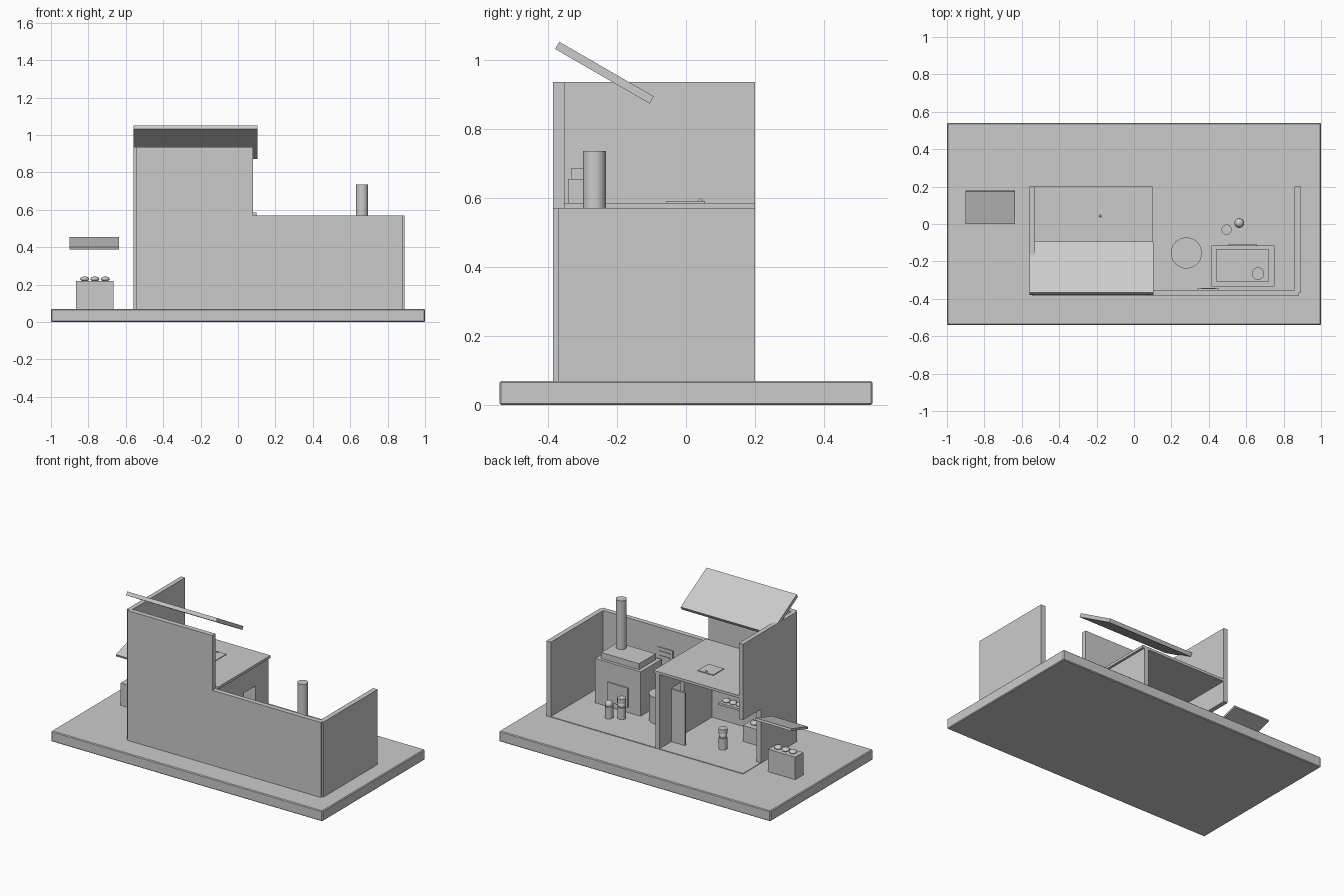
import bpy, math

cube = bpy.data.objects.get("Cube")
if cube:
    bpy.data.objects.remove(cube, do_unlink=True)

GROUND, FLOOR, LOFT = 0.07, 0.074, 0.585
BACK = 0.2

grey = bpy.data.materials.new("plain_grey")
grey.use_nodes = True
grey.diffuse_color = (0.6, 0.6, 0.6, 1)
bsdf = next(n for n in grey.node_tree.nodes if n.type == "BSDF_PRINCIPLED")
bsdf.inputs["Base Color"].default_value = grey.diffuse_color


def finish(name):
    ob = bpy.context.object
    ob.name = name
    ob.data.materials.append(grey)
    return ob


def box(name, x, y, z, tilt=0):
    """Box from (low, high) ranges, optionally tilted about x."""
    bpy.ops.mesh.primitive_cube_add(size=1, location=[sum(r) / 2 for r in (x, y, z)])
    ob = finish(name)
    ob.scale = [r[1] - r[0] for r in (x, y, z)]
    bpy.ops.object.transform_apply(location=False, rotation=False, scale=True)
    ob.rotation_euler.x = math.radians(tilt)
    return ob


def cylinder(name, x, y, r, z0, z1):
    bpy.ops.mesh.primitive_cylinder_add(vertices=32, radius=r, depth=z1 - z0,
                                        location=(x, y, (z0 + z1) / 2))
    bpy.ops.object.shade_smooth_by_angle()
    return finish(name)


def ball(name, x, y, z, r, flat=1):
    bpy.ops.mesh.primitive_uv_sphere_add(segments=24, ring_count=12, radius=r,
                                         location=(x, y, z))
    ob = finish(name)
    ob.scale.z = flat
    bpy.ops.object.shade_smooth()
    return ob


def profile_wall(name, points, axis, start, thickness):
    """Extrude an outline, drawn in (x, z) or (y, z), along the other axis."""
    n = len(points)

    def place(p, d):
        return (p[0], d, p[1]) if axis == "y" else (d, p[0], p[1])

    verts = [place(p, d) for d in (start, start + thickness) for p in points]
    faces = [tuple(range(n)), tuple(range(2 * n - 1, n - 1, -1))]
    faces += [(i, i + n, (i + 1) % n + n, (i + 1) % n) for i in range(n)]
    mesh = bpy.data.meshes.new(name)
    mesh.from_pydata(verts, [], faces)
    ob = bpy.data.objects.new(name, mesh)
    bpy.context.collection.objects.link(ob)
    bpy.context.view_layer.objects.active = ob
    bpy.ops.object.select_all(action="DESELECT")
    ob.select_set(True)
    bpy.ops.object.mode_set(mode="EDIT")
    bpy.ops.mesh.select_all(action="SELECT")
    bpy.ops.mesh.normals_make_consistent(inside=False)
    bpy.ops.object.mode_set(mode="OBJECT")
    return finish(name)


def figure(name, x, y, hat):
    cylinder(name + "_body", x, y, 0.026, FLOOR, 0.15)
    ball(name + "_head", x, y, 0.163, 0.025)
    if hat:
        cylinder(name + "_hat", x, y, 0.027, 0.178, 0.21)


def goods(name, x, y, z, step=0.055):
    for i in (-1, 0, 1):
        ball(f"{name}_{i + 2}", x + i * step, y, z + 0.01, 0.024, 0.55)


# Ground and floor
base = box("base", (-1, 1), (-0.54, 0.54), (0, GROUND))
bevel = base.modifiers.new("edge", "BEVEL")
bevel.width, bevel.segments = 0.005, 1
box("floor", (-0.56, 0.885), (-0.37, BACK), (GROUND - 0.01, FLOOR))

# Stepped front wall and plain side wall
profile_wall("front_wall", [(-0.545, GROUND), (0.88, GROUND), (0.88, 0.57),
                            (0.08, 0.57), (0.08, 0.935), (-0.545, 0.935)],
             "y", -0.385, 0.033)
box("left_wall", (0.857, 0.89), (-0.37, BACK), (GROUND, 0.57))

# Tall side wall with its open doorway
profile_wall("right_wall", [(-0.37, GROUND), (0.012, GROUND), (0.012, 0.43),
                            (BACK, 0.43), (BACK, 0.935), (-0.37, 0.935)],
             "x", -0.56, 0.03)

# Room divider with doorway and open door
profile_wall("divider_wall", [(-0.353, GROUND), (-0.06, GROUND), (-0.06, 0.43),
                              (0.065, 0.43), (0.065, GROUND), (BACK, GROUND),
                              (BACK, 0.57), (-0.353, 0.57)],
             "x", 0.055, 0.03)
box("open_door", (-0.045, 0.055), (0.062, 0.076), (FLOOR, 0.425))

# Loft, hatch and chest
box("loft_floor", (-0.535, 0.1), (-0.353, BACK), (0.568, LOFT))
box("loft_hatch", (-0.24, -0.125), (-0.057, 0.055), (LOFT, 0.59))
ball("hatch_knob", -0.18, 0.042, 0.592, 0.006)
box("chest", (-0.5, -0.27), (-0.342, -0.25), (LOFT, 0.655))
box("chest_lid", (-0.485, -0.285), (-0.333, -0.26), (0.655, 0.685))

# Tilted roof panel
box("roof", (-0.56, 0.105), (-0.394, -0.078), (0.95, 0.974), tilt=-30)

# Stall outside the doorway
box("awning", (-0.9, -0.635), (-0.003, 0.18), (0.413, 0.427), tilt=17)
box("stall_crate", (-0.865, -0.665), (0, 0.085), (GROUND, 0.22))
goods("stall_goods", -0.765, 0.043, 0.22)

# Stove with chimney
box("stove", (0.415, 0.75), (-0.335, -0.115), (FLOOR, 0.37))
box("stove_top", (0.44, 0.72), (-0.31, -0.135), (0.37, 0.41))
cylinder("chimney", 0.663, -0.265, 0.033, 0.41, 0.735)
box("stove_door", (0.505, 0.655), (-0.115, -0.107), (0.11, 0.24))

# Workshop furniture
cylinder("round_table", 0.28, -0.155, 0.083, FLOOR, 0.25)
box("wall_board", (0.34, 0.455), (-0.353, -0.346), (0.35, 0.44))
for z in (0.38, 0.41):
    box("board_strip", (0.36, 0.435), (-0.347, -0.342), (z, z + 0.008))

# Shop furniture
box("counter", (-0.5, -0.296), (-0.28, -0.176), (FLOOR, 0.18))
goods("counter_goods", -0.4, -0.228, 0.18)
box("shelf", (-0.21, -0.045), (-0.353, -0.28), (0.21, 0.225))
goods("shelf_goods", -0.128, -0.315, 0.225, 0.05)

# People
figure("worker", 0.495, -0.03, True)
figure("helper", 0.563, 0.005, False)
figure("shopkeeper", -0.256, -0.024, True)
